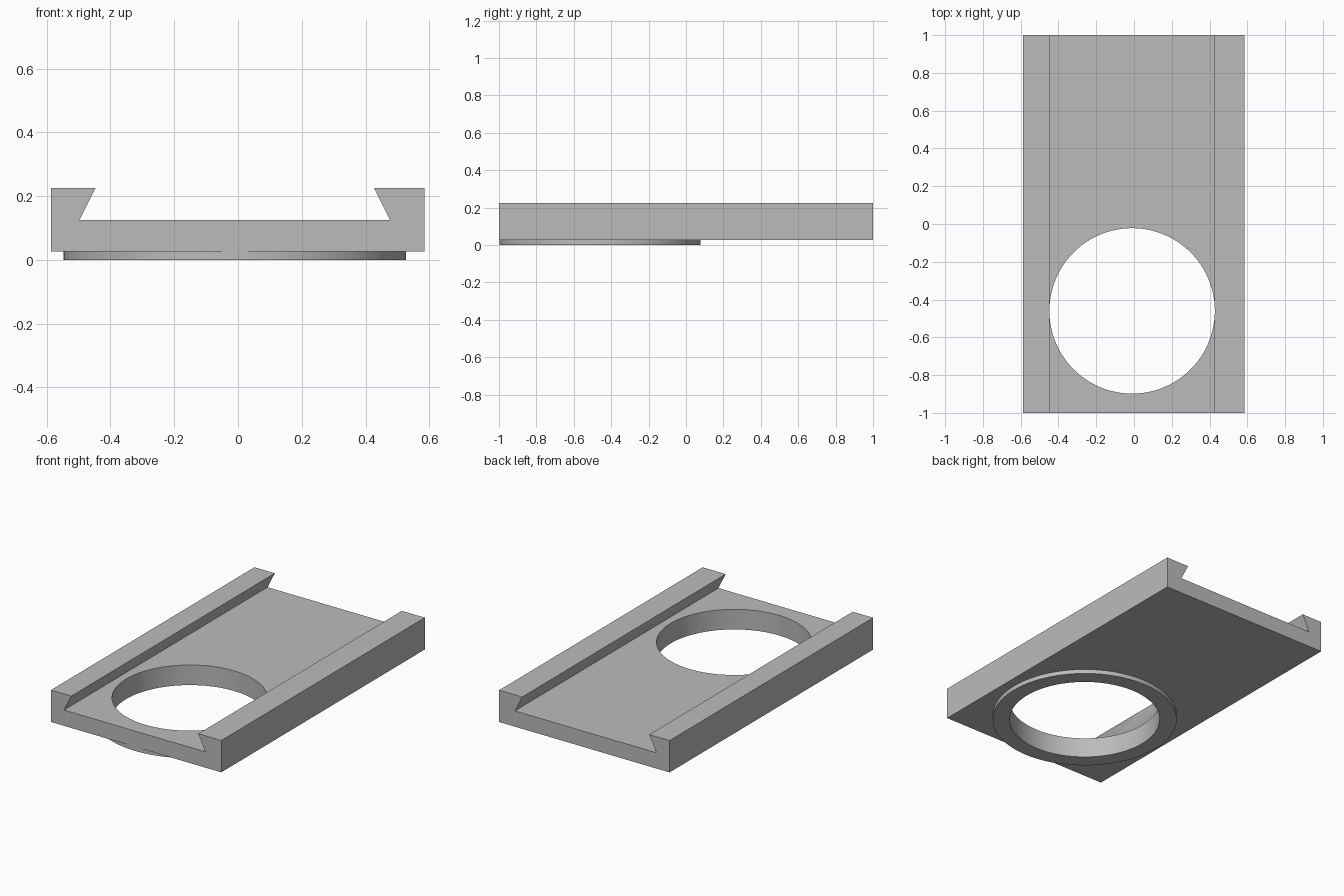
import bpy
import bmesh
import math

cube = bpy.data.objects.get("Cube")
if cube:
    bpy.data.objects.remove(cube, do_unlink=True)

AXIS_X, HOLE_Y = -0.01, -0.46
BASE_Z, FLOOR_Z, TOP_Z = 0.027, 0.125, 0.225

grey = bpy.data.materials.new("plain grey")
grey.use_nodes = True
grey.diffuse_color = (0.5, 0.5, 0.5, 1)
grey.node_tree.nodes["Principled BSDF"].inputs["Base Color"].default_value = (0.5, 0.5, 0.5, 1)


def add_object(name, bm):
    bmesh.ops.recalc_face_normals(bm, faces=bm.faces)
    mesh = bpy.data.meshes.new(name)
    bm.to_mesh(mesh)
    bm.free()
    mesh.materials.append(grey)
    obj = bpy.data.objects.new(name, mesh)
    bpy.context.collection.objects.link(obj)
    return obj


def disc(name, radius, z0, z1):
    bm = bmesh.new()
    bmesh.ops.create_cone(bm, cap_ends=True, segments=96, radius1=radius,
                          radius2=radius, depth=z1 - z0)
    bmesh.ops.translate(bm, verts=bm.verts, vec=(AXIS_X, HOLE_Y, (z0 + z1) / 2))
    return add_object(name, bm)


def combine(target, tool, operation):
    mod = target.modifiers.new(tool.name, "BOOLEAN")
    mod.operation = operation
    mod.solver = "EXACT"
    mod.object = tool
    bpy.ops.object.modifier_apply(modifier=mod.name)
    bpy.data.objects.remove(tool, do_unlink=True)


# Dovetail channel profile, extruded front to back
profile = [(-0.587, BASE_Z), (0.585, BASE_Z), (0.585, TOP_Z), (0.427, TOP_Z),
           (0.477, FLOOR_Z), (-0.497, FLOOR_Z), (-0.447, TOP_Z), (-0.587, TOP_Z)]
bm = bmesh.new()
face = bm.faces.new([bm.verts.new((x, -1, z)) for x, z in profile])
sweep = bmesh.ops.extrude_face_region(bm, geom=[face])
bmesh.ops.translate(bm, vec=(0, 2, 0),
                    verts=[v for v in sweep["geom"] if isinstance(v, bmesh.types.BMVert)])
slide = add_object("dovetail_slide_plate", bm)
bpy.context.view_layer.objects.active = slide
slide.select_set(True)

# Round collar underneath, then the bore through both
combine(slide, disc("collar", 0.537, 0, 0.06), "UNION")
combine(slide, disc("bore", 0.438, -0.1, 0.4), "DIFFERENCE")

bpy.ops.object.shade_smooth_by_angle(angle=math.radians(30))
